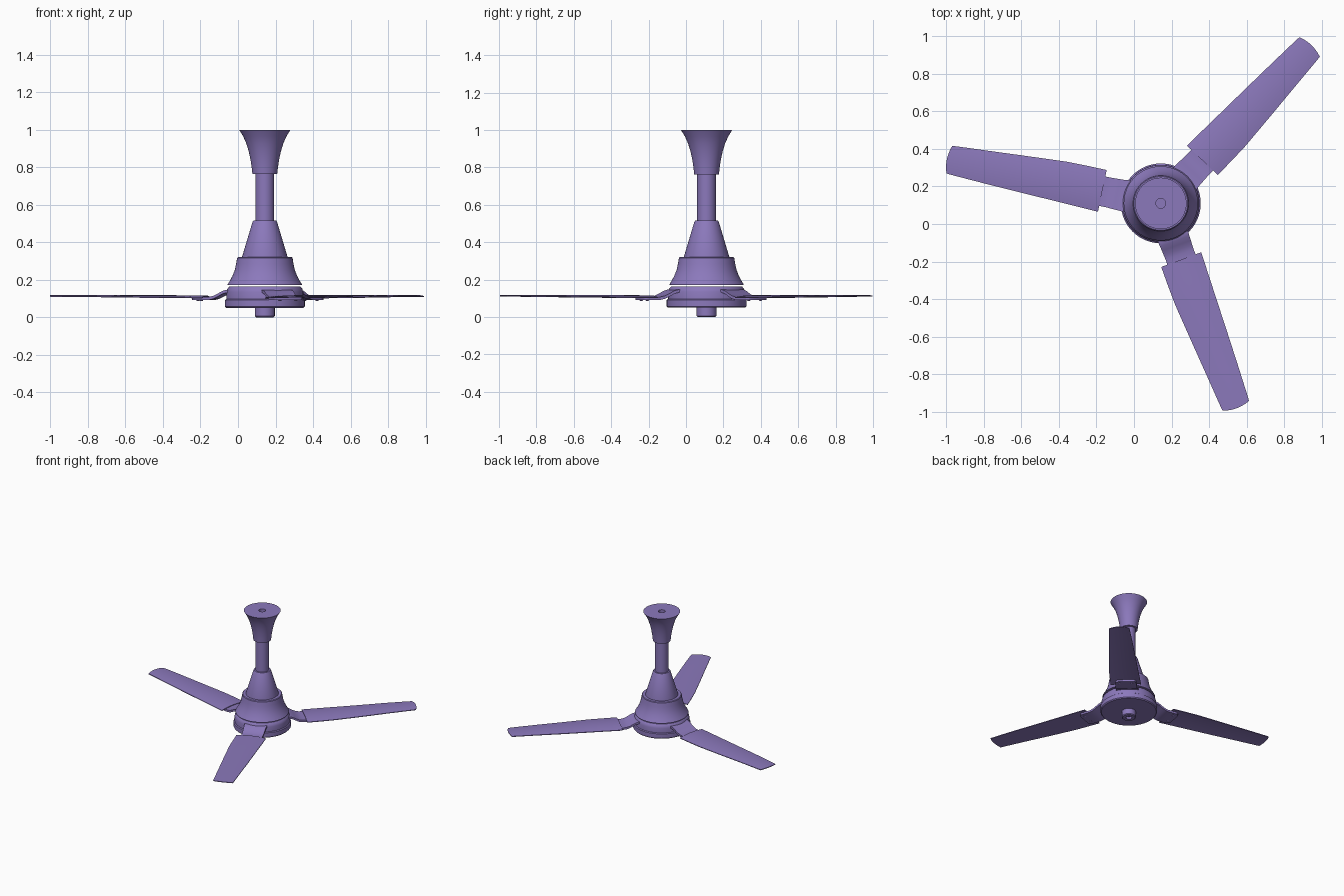
import bpy, bmesh, math
from mathutils import Matrix, Vector

if "Cube" in bpy.data.objects:
    bpy.data.objects.remove(bpy.data.objects["Cube"])

AXIS = Vector((0.143, 0.11, 0.0))
BLADE_ANGLES = (46.3, 168.2, 290.2)

paint = bpy.data.materials.new("purple_paint")
paint.diffuse_color = (0.26, 0.19, 0.5, 1)
paint.use_nodes = True
paint.node_tree.nodes["Principled BSDF"].inputs["Base Color"].default_value = paint.diffuse_color


def loft(name, rings, angle=0.0):
    """Skin a list of closed rings, cap both ends and place on the fan axis."""
    bm = bmesh.new()
    vr = [[bm.verts.new(p) for p in ring] for ring in rings]
    n = len(vr[0])
    for a, b in zip(vr, vr[1:]):
        for i in range(n):
            j = (i + 1) % n
            bm.faces.new((a[i], a[j], b[j], b[i]))
    bm.faces.new(vr[0])
    bm.faces.new(vr[-1])
    bmesh.ops.recalc_face_normals(bm, faces=bm.faces)
    me = bpy.data.meshes.new(name)
    bm.to_mesh(me)
    bm.free()
    me.materials.append(paint)
    ob = bpy.data.objects.new(name, me)
    bpy.context.collection.objects.link(ob)
    ob.matrix_world = Matrix.Translation(AXIS) @ Matrix.Rotation(math.radians(angle), 4, 'Z')
    bpy.ops.object.select_all(action='DESELECT')
    ob.select_set(True)
    bpy.context.view_layer.objects.active = ob
    bpy.ops.object.shade_smooth_by_angle(angle=math.radians(30))
    return ob


def lathe(name, profile, seg=64, centre=(0, 0), angle=0.0):
    """Revolve (radius, z) points."""
    rings = [[(centre[0] + r * math.cos(2 * math.pi * i / seg),
               centre[1] + r * math.sin(2 * math.pi * i / seg), z)
              for i in range(seg)] for r, z in profile]
    return loft(name, rings, angle)


# central stack, top to bottom
lathe("ceiling_canopy", [(0.066, 0.763), (0.070, 0.80), (0.077, 0.845), (0.086, 0.885),
                         (0.099, 0.928), (0.116, 0.966), (0.137, 1.0),
                         (0.026, 1.0), (0.026, 0.97)])
lathe("down_rod", [(0.05, 0.49), (0.05, 0.79)])
lathe("lower_cone", [(0.122, 0.31), (0.122, 0.32), (0.066, 0.507), (0.061, 0.515)])
lathe("motor_bell", [(0.198, 0.171), (0.198, 0.176), (0.186, 0.195), (0.172, 0.222),
                     (0.160, 0.253), (0.153, 0.285), (0.148, 0.316), (0.143, 0.321)])
lathe("motor_housing", [(0.205, 0.09), (0.205, 0.135), (0.200, 0.152), (0.190, 0.163)])
lathe("bottom_rim", [(0.206, 0.05), (0.213, 0.057), (0.213, 0.092), (0.206, 0.097)])
lathe("bottom_cap", [(0.022, 0.02), (0.022, 0.0), (0.047, 0.0), (0.053, 0.006), (0.053, 0.055)], 48)


def blade_rings():
    # stations: distance out, low edge, high edge, camber depth, crest height
    stations = [(0.319, -0.115, 0.112, 0.010, 0.116), (0.43, -0.116, 0.108, 0.010, 0.117),
                (0.533, -0.115, 0.104, 0.010, 0.118), (0.75, -0.101, 0.096, 0.008, 0.118),
                (0.95, -0.087, 0.088, 0.006, 0.119), (1.10, -0.077, 0.081, 0.005, 0.119),
                (1.151, -0.073, 0.078, 0.005, 0.119)]
    rings = []
    for k, (u, lo, hi, camber, z) in enumerate(stations):
        bulge = 0.014 if k == len(stations) - 1 else 0.0
        top = []
        for i in range(13):
            s = i / 6 - 1
            top.append((u + bulge * (1 - s * s), lo + (hi - lo) * i / 12, z - camber * s * s))
        bottom = [(x, y, h - 0.005) for x, y, h in reversed(top)]
        rings.append(top + bottom)
    return rings


def arm_rings():
    # path: distance out, centre height, half width
    path = [(0.15, 0.139, 0.085), (0.195, 0.138, 0.085), (0.215, 0.132, 0.083),
            (0.24, 0.118, 0.082), (0.265, 0.106, 0.081), (0.29, 0.100, 0.080),
            (0.32, 0.099, 0.080), (0.365, 0.099, 0.078), (0.38, 0.099, 0.068),
            (0.386, 0.099, 0.055)]
    t = 0.008
    return [[(u, -w, z - t), (u, w, z - t), (u, w, z + t), (u, -w, z + t)] for u, z, w in path]


# three blades, their arms and the screws under them
for k, a in enumerate(BLADE_ANGLES, 1):
    loft(f"blade_{k}", blade_rings(), a)
    loft(f"blade_arm_{k}", arm_rings(), a)
    for m, v in enumerate((-0.045, 0.045), 1):
        lathe(f"blade_screw_{k}_{m}", [(0.006, 0.087), (0.009, 0.089), (0.009, 0.094)],
              12, (0.355, v), a)
